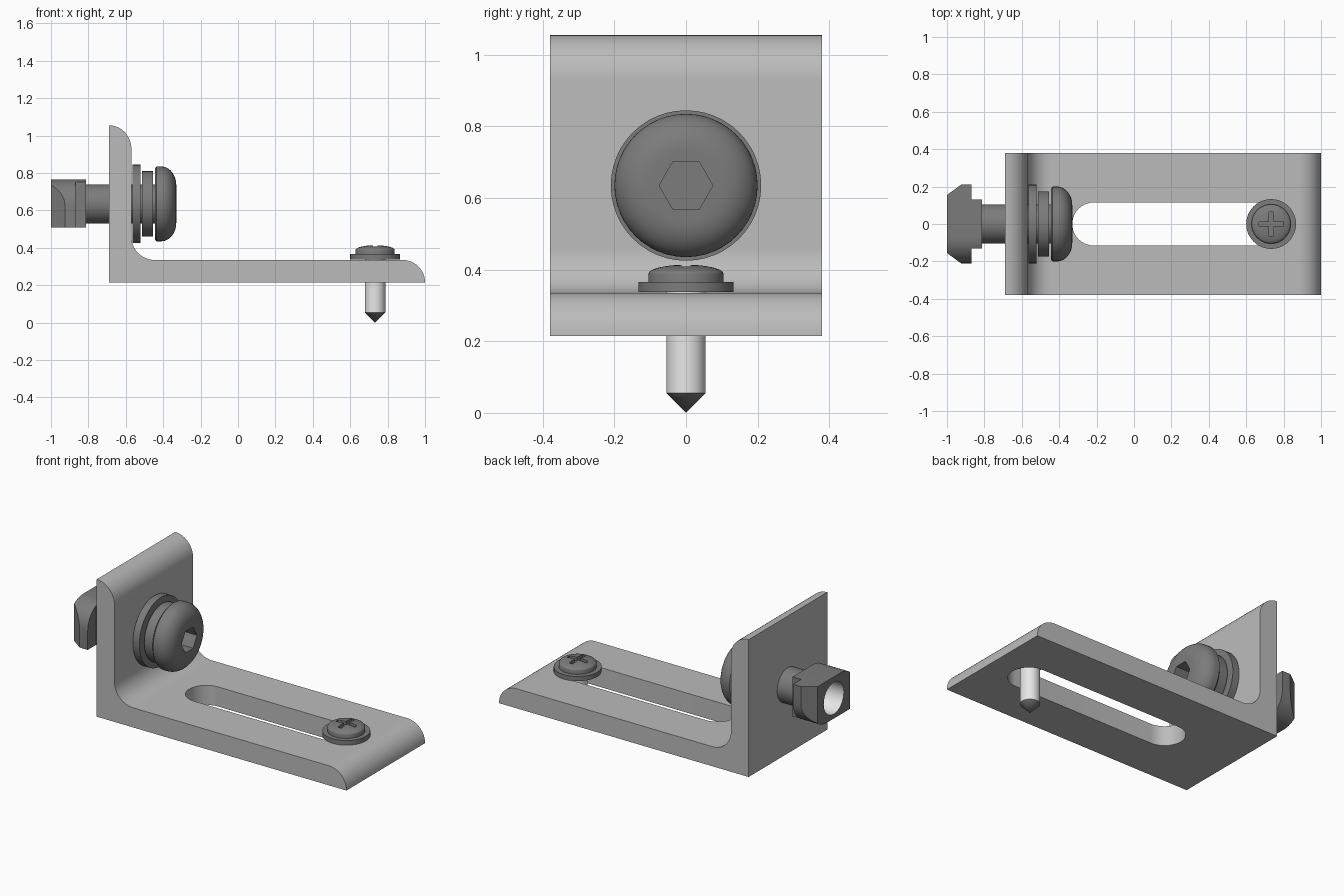
import bpy, bmesh
from math import cos, sin, radians, tau
from mathutils import Vector

cube = bpy.data.objects.get("Cube")
if cube:
    bpy.data.objects.remove(cube, do_unlink=True)


def material(name, value):
    m = bpy.data.materials.new(name)
    m.use_nodes = True
    colour = (value, value, value, 1)
    m.diffuse_color = colour
    m.node_tree.nodes["Principled BSDF"].inputs["Base Color"].default_value = colour
    return m


GREY = material("mid grey", 0.50)
DARK = material("dark grey", 0.20)
LIGHT = material("light grey", 0.83)

# Places profile coordinates (a, b) and height h along a chosen axis
PLACE = {
    "X": lambda a, b, h: Vector((h, a, b)),
    "Y": lambda a, b, h: Vector((a, h, b)),
    "Z": lambda a, b, h: Vector((a, b, h)),
}


def arc(cx, cy, rx, ry, start, end, n=12):
    angles = [radians(start + (end - start) * i / n) for i in range(n + 1)]
    return [(cx + rx * cos(t), cy + ry * sin(t)) for t in angles]


def finish(name, bm, mats):
    bmesh.ops.recalc_face_normals(bm, faces=bm.faces)
    mesh = bpy.data.meshes.new(name)
    bm.to_mesh(mesh)
    bm.free()
    for m in mats:
        mesh.materials.append(m)
    ob = bpy.data.objects.new(name, mesh)
    bpy.context.collection.objects.link(ob)
    return ob


def prism(name, points, axis, low, high, *mats):
    bm = bmesh.new()
    face = bm.faces.new([bm.verts.new(PLACE[axis](a, b, low)) for a, b in points])
    ext = bmesh.ops.extrude_face_region(bm, geom=[face])
    shift = PLACE[axis](0, 0, high - low)
    bmesh.ops.translate(bm, vec=shift,
                        verts=[v for v in ext["geom"] if isinstance(v, bmesh.types.BMVert)])
    return finish(name, bm, mats)


def lathe(name, profile, axis, centre, *mats, steps=48, index=0):
    """Turn a (radius, height) profile around an axis through centre."""
    bm = bmesh.new()
    verts = [bm.verts.new(PLACE[axis](r, 0, h) + centre) for r, h in profile]
    edges = [bm.edges.new(pair) for pair in zip(verts, verts[1:])]
    bmesh.ops.spin(bm, geom=verts + edges, cent=centre, axis=PLACE[axis](0, 0, 1),
                   angle=tau, steps=steps)
    bmesh.ops.remove_doubles(bm, verts=bm.verts, dist=1e-5)
    for f in bm.faces:
        f.material_index = index
    return finish(name, bm, mats)


def disc(radius, low, high):
    return [(0, low), (radius, low), (radius, high), (0, high)]


def select(ob):
    bpy.ops.object.select_all(action="DESELECT")
    ob.select_set(True)
    bpy.context.view_layer.objects.active = ob


def combine(ob, cutter, operation="DIFFERENCE"):
    mod = ob.modifiers.new("cut", "BOOLEAN")
    mod.operation, mod.solver, mod.object = operation, "EXACT", cutter
    select(ob)
    bpy.ops.object.modifier_apply(modifier=mod.name)
    bpy.data.objects.remove(cutter, do_unlink=True)


def smooth(ob):
    select(ob)
    bpy.ops.object.shade_smooth_by_angle(angle=radians(30))


# Angle bracket with rounded ends, inner fillet and long slot
outline = [(-0.69, 0.215), (1, 0.215)]
outline += arc(0.88, 0.215, 0.12, 0.12, 0, 90)
outline += arc(-0.445, 0.46, 0.125, 0.125, 270, 180)
outline += arc(-0.69, 0.93, 0.12, 0.125, 0, 90)
bracket = prism("bracket", outline, "Y", -0.38, 0.38, GREY)
slot = arc(0.74, 0, 0.115, 0.115, -90, 90, 20) + arc(-0.215, 0, 0.115, 0.115, 90, 270, 20)
combine(bracket, prism("slot_cutter", slot, "Z", 0.1, 0.45, GREY))
smooth(bracket)

# Large bolt with rounded head and hexagonal socket
BOLT = Vector((0, 0, 0.635))
head = [(0, -0.84), (0.105, -0.84), (0.105, -0.445), (0.19, -0.445), (0.2, -0.435)]
head += arc(0.1, -0.41, 0.1, 0.08, 0, 90) + [(0, -0.33)]
bolt = lathe("bolt", head, "X", BOLT, DARK)
combine(bolt, lathe("socket_cutter", disc(0.075, -0.42, -0.3), "X", BOLT, DARK, steps=6))
smooth(bolt)

# Washers under the bolt head
for name, radius, low, high in (("flat_washer", 0.21, -0.565, -0.521),
                                ("spring_washer", 0.175, -0.512, -0.455)):
    smooth(lathe(name, disc(radius, low, high), "X", BOLT, DARK))

# Slot nut: stepped and chamfered plan, two opposite corners rounded
low, high, wide, r = 0.51, 0.765, 0.21, 0.14
section = [(-wide, low)] + arc(wide - r, low + r, r, r, -90, 0)
section += [(wide, high)] + arc(-wide + r, high - r, r, r, 90, 180)
nut = prism("slot_nut", section, "X", -1.1, -0.7, DARK, LIGHT)
half = [(-0.812, 0.13), (-0.87, 0.13), (-0.87, 0.21), (-0.925, 0.21), (-1, 0.155)]
plan = half + [(x, -y) for x, y in reversed(half)]
combine(nut, prism("plan_cutter", plan, "Z", 0.4, 0.9, DARK, LIGHT), "INTERSECT")
combine(nut, lathe("bore_cutter", disc(0.097, -1.1, -0.835), "X", BOLT, DARK, LIGHT, index=1))
smooth(nut)

# Small screw: washer, domed head with cross recess, shank and point
SCREW = Vector((0.733, 0, 0))
smooth(lathe("screw_washer", disc(0.133, 0.338, 0.366), "Z", SCREW, DARK))
dome = [(0, 0.36), (0.105, 0.36)] + arc(0, 0.388, 0.105, 0.026, 0, 90, 10)
dome = [(0.105, 0.388) if i == 2 else p for i, p in enumerate(dome)]
screw_head = lathe("screw_head", dome, "Z", SCREW, DARK)
arm, w = 0.065, 0.012
quarter = [(w, w), (w, arm), (-w, arm)]
cross = []
for turn in range(4):
    c, s = round(cos(tau * turn / 4)), round(sin(tau * turn / 4))
    cross += [(SCREW.x + c * a - s * b, s * a + c * b) for a, b in quarter]
combine(screw_head, prism("cross_cutter", cross, "Z", 0.392, 0.5, DARK))
smooth(screw_head)
smooth(lathe("screw_shank", disc(0.055, 0.055, 0.345), "Z", SCREW, LIGHT))
smooth(lathe("screw_point", [(0, 0), (0.055, 0.055), (0, 0.055)], "Z", SCREW, DARK))
